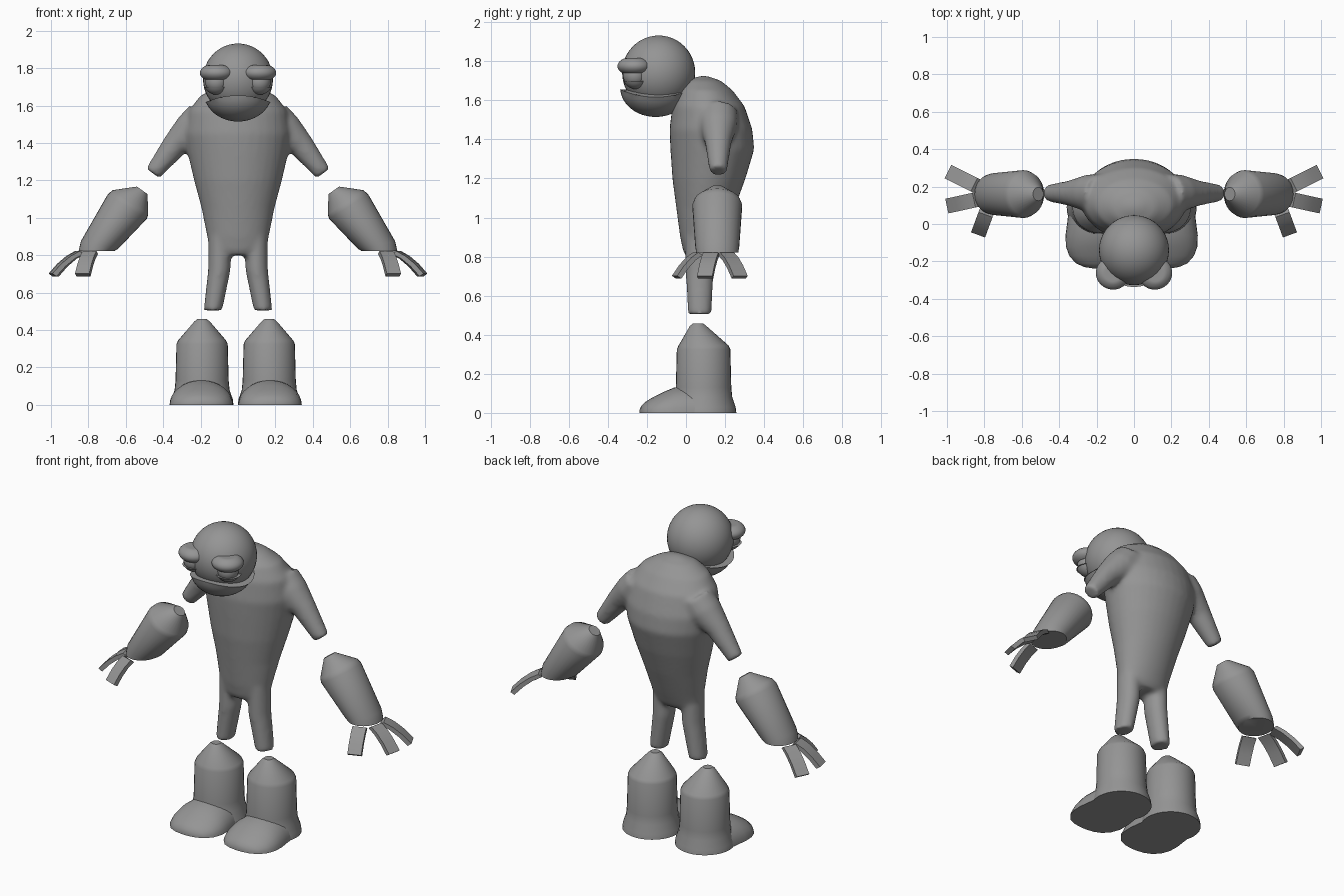
import bpy, bmesh, math
from mathutils import Vector, Matrix

cube = bpy.data.objects.get("Cube")
if cube:
    bpy.data.objects.remove(cube)

grey = bpy.data.materials.new("plain_grey")
grey.use_nodes = True
GREY = (0.3, 0.3, 0.3, 1)
grey.diffuse_color = GREY
grey.node_tree.nodes["Principled BSDF"].inputs["Base Color"].default_value = GREY


def finish(name, bm, angle=40):
    bmesh.ops.recalc_face_normals(bm, faces=bm.faces)
    me = bpy.data.meshes.new(name)
    bm.to_mesh(me)
    bm.free()
    ob = bpy.data.objects.new(name, me)
    bpy.context.collection.objects.link(ob)
    me.materials.append(grey)
    bpy.ops.object.select_all(action='DESELECT')
    ob.select_set(True)
    bpy.context.view_layer.objects.active = ob
    bpy.ops.object.shade_smooth_by_angle(angle=math.radians(angle))
    return ob


def loft(bm, rings, n=32):
    """Skin elliptical rings, each (centre, half axis u, half axis v), with capped ends."""
    loops = []
    for c, u, v in rings:
        c, u, v = Vector(c), Vector(u), Vector(v)
        loops.append([bm.verts.new(c + u * math.cos(a) + v * math.sin(a))
                      for a in (2 * math.pi * i / n for i in range(n))])
    for a, b in zip(loops, loops[1:]):
        for i in range(n):
            j = (i + 1) % n
            bm.faces.new((a[i], a[j], b[j], b[i]))
    bm.faces.new(loops[0])
    bm.faces.new(loops[-1])


def ellipsoid(bm, centre, radii, turn=0):
    m = Matrix.Translation(centre) @ Matrix.Rotation(turn, 4, 'Z') @ Matrix.Diagonal((*radii, 1))
    return bmesh.ops.create_uvsphere(bm, u_segments=40, v_segments=24, radius=1, matrix=m)["verts"]


def flat(x, y, z, rx, ry):
    return ((x, y, z), (rx, 0, 0), (0, ry, 0))


# Body: torso, arm stumps and legs fused into one smooth skin
bm = bmesh.new()
torso = [(1.725, .07, .11, .03), (1.70, .0, .18, .12), (1.65, -.04, .24, .205),
         (1.57, -.07, .30, .265), (1.45, -.085, .34, .285), (1.35, -.08, .35, .27),
         (1.2, -.07, .305, .235), (1.05, -.05, .25, .195), (.9, -.03, .19, .165),
         (.83, -.015, .16, .155), (.8, 0, .14, .14)]
loft(bm, [flat(0, (a + b) / 2, z, rx, (b - a) / 2) for z, a, b, rx in torso])
for s in (-1, 1):
    arm = [(.18, 1.54, .1), (.24, 1.475, .1), (.34, 1.385, .068), (.455, 1.238, .045)]
    loft(bm, [((s * x, .165, z), (s * r * .8, 0, r * .6), (0, r, 0)) for x, z, r in arm])
    leg = [(.095, .9, .062), (.1, .72, .06), (.134, .505, .05)]
    loft(bm, [flat(s * x, .07, z, r, r * 1.2) for x, z, r in leg])
body = finish("body", bm, 60)
remesh = body.modifiers.new("fuse", 'REMESH')
remesh.mode = 'VOXEL'
remesh.voxel_size = .013
remesh.use_smooth_shade = True
soften = body.modifiers.new("soften", 'SMOOTH')
soften.factor = .5
soften.iterations = 8

# Head and jutting jaw with a frowning rim
bm = bmesh.new()
ellipsoid(bm, (0, -.14, 1.742), (.187, .187, .19))
finish("head", bm)
bm = bmesh.new()
for v in ellipsoid(bm, (0, -.155, 1.665), (.18, .182, .15)):
    v.co.z = min(v.co.z, 1.655 - 1.2 * v.co.x ** 2)
finish("jaw", bm, 30)

# Eyes: ball, heavy upper lid, lower lid
for side, s in (("left", 1), ("right", -1)):
    turn = s * math.radians(25)
    bm = bmesh.new()
    ellipsoid(bm, (s * .115, -.262, 1.728), (.06, .06, .062))
    finish(side + "_eyeball", bm)
    bm = bmesh.new()
    for v in ellipsoid(bm, (s * .115, -.265, 1.775), (.09, .085, .05), turn):
        v.co.z = min(max(v.co.z, 1.74), 1.816)
    finish(side + "_upper_lid", bm, 30)
    bm = bmesh.new()
    for v in ellipsoid(bm, (s * .115, -.258, 1.728), (.07, .068, .07), turn):
        v.co.z = min(v.co.z, 1.7)
    finish(side + "_lower_lid", bm, 30)

# Forearms: cone-topped cuffs cut level at the wrist
for side, s in (("left", 1), ("right", -1)):
    bm = bmesh.new()
    loft(bm, [((s * .512, .16, 1.147), (s * .028, 0, .02), (0, .036, 0)),
              ((s * .575, .16, 1.083), (s * .095, 0, .065), (0, .118, 0)),
              ((s * .592, .16, 1.06), (s * .104, 0, .066), (0, .128, 0)),
              ((s * .74, .16, .855), (s * .1, 0, .02), (0, .113, 0)),
              ((s * .757, .16, .822), (s * .095, 0, 0), (0, .108, 0))])
    finish(side + "_forearm", bm, 35)

    # Fingers: flat strips bending downward
    fingers = [((.845, .205), (.985, .275)), ((.845, .13), (.99, .098)), ((.79, .06), (.83, -.048))]
    for k, (a, b) in enumerate(fingers):
        a, b = Vector(a), Vector(b)
        d = (b - a).normalized()
        across = Vector((-d.y, d.x)) * .04
        bm = bmesh.new()
        rows = []
        for t in (0, .33, .67, 1):
            p = a.lerp(b, t)
            z = .815 - .06 * t - .06 * t * t
            nx = d * .011
            rows.append([bm.verts.new((s * q.x, q.y, z + h)) for q, h in (
                (p + across + nx, .007), (p - across + nx, .007),
                (p - across - nx, -.008), (p + across - nx, -.008))])
        for r, q in zip(rows, rows[1:]):
            for i in range(4):
                j = (i + 1) % 4
                bm.faces.new((r[i], r[j], q[j], q[i]))
        bm.faces.new(rows[0])
        bm.faces.new(rows[-1])
        finish(f"{side}_finger_{k + 1}", bm, 35)

# Boots: cone-topped shaft with flared sole and a sloping toe
for side, s, cx in (("left", 1, .167), ("right", -1, -.192)):
    bm = bmesh.new()
    shaft = [(0, .168), (.03, .164), (.08, .147), (.13, .142), (.325, .137), (.345, .128)]
    loft(bm, [flat(cx, .09, z, r, r) for z, r in shaft]
         + [flat(cx, .062, .445, .042, .042), flat(cx, .062, .458, .026, .026)])
    finish(side + "_boot", bm, 35)
    bm = bmesh.new()
    toe = [(.1, .15, .135), (.0, .162, .135), (-.06, .17, .13), (-.12, .168, .105),
           (-.17, .15, .08), (-.21, .115, .055), (-.23, .07, .035), (-.238, .02, .015)]
    loft(bm, [((cx + s * .004, y, 0), (w, 0, 0), (0, 0, h)) for y, w, h in toe])
    bmesh.ops.bisect_plane(bm, geom=bm.verts[:] + bm.edges[:] + bm.faces[:],
                           plane_co=(0, 0, .0), plane_no=(0, 0, -1), clear_outer=True)
    bmesh.ops.holes_fill(bm, edges=[e for e in bm.edges if e.is_boundary])
    finish(side + "_toe", bm, 45)
